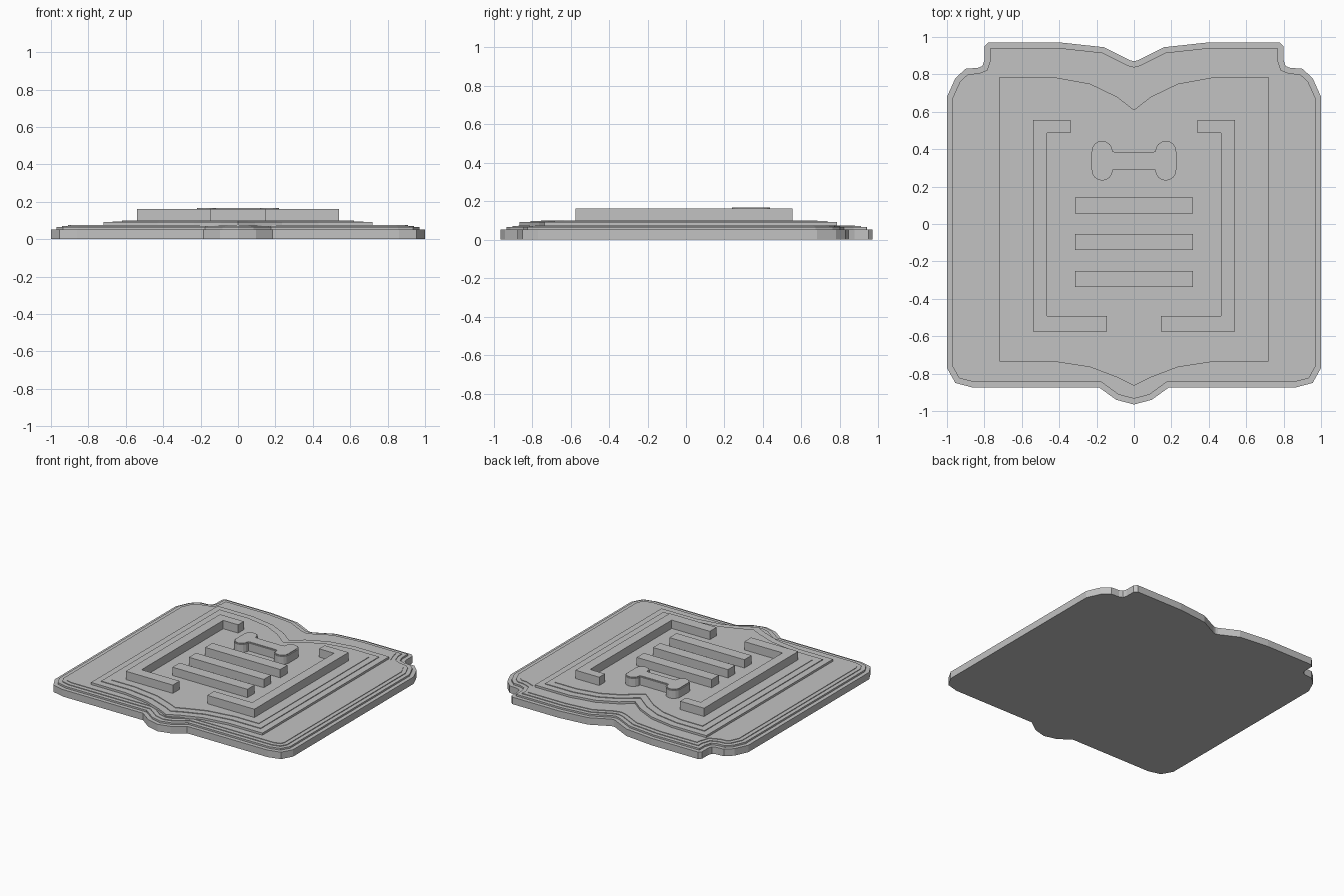
import bpy, bmesh, math
from mathutils import Vector

cube = bpy.data.objects.get("Cube")
if cube:
    bpy.data.objects.remove(cube, do_unlink=True)

grey = bpy.data.materials.new("plain grey")
grey.use_nodes = True
GREY = (0.54, 0.54, 0.54, 1)
grey.diffuse_color = GREY
grey.node_tree.nodes["Principled BSDF"].inputs["Base Color"].default_value = GREY


def mirrored(half):
    """Close a right-hand half outline, listed from top to bottom, across x = 0."""
    return half + [(-x, y) for x, y in reversed(half) if x > 0]


def inset(points, d):
    """Move every edge of a clockwise outline inward by d."""
    result = []
    pts = [Vector(p) for p in points]
    for i, p in enumerate(pts):
        a = (p - pts[i - 1]).normalized()
        b = (pts[(i + 1) % len(pts)] - p).normalized()
        na, nb = Vector((a.y, -a.x)), Vector((b.y, -b.x))
        result.append(tuple(p + (na + nb) * d / (1 + na.dot(nb))))
    return result


def slab(name, points, bottom, top):
    """Upright prism over an outline."""
    bm = bmesh.new()
    face = bm.faces.new([bm.verts.new((x, y, bottom)) for x, y in points])
    out = bmesh.ops.extrude_face_region(bm, geom=[face])
    moved = [v for v in out["geom"] if isinstance(v, bmesh.types.BMVert)]
    bmesh.ops.translate(bm, verts=moved, vec=(0, 0, top - bottom))
    bmesh.ops.recalc_face_normals(bm, faces=bm.faces)
    mesh = bpy.data.meshes.new(name)
    bm.to_mesh(mesh)
    bm.free()
    mesh.materials.append(grey)
    obj = bpy.data.objects.new(name, mesh)
    bpy.context.collection.objects.link(obj)
    return obj


def arc(cx, cy, r, start, end, steps=8):
    angles = [math.radians(start + (end - start) * i / steps) for i in range(steps + 1)]
    return [(cx + r * math.cos(a), cy + r * math.sin(a)) for a in angles]


# Book-shaped cover, stepped toward the middle
shoulder = [(0.78, 0.97), (0.80, 0.95)]
spine_top = [(0, 0.87), (0.02, 0.875), (0.16, 0.945), (0.39, 0.97)]
side = [(0.80, 0.875), (0.81, 0.845), (0.835, 0.835), (0.90, 0.83), (0.955, 0.78),
        (1.0, 0.68), (1.0, -0.77), (0.955, -0.85), (0.86, -0.875),
        (0.185, -0.875), (0.095, -0.94), (0, -0.965)]
cover = mirrored(spine_top + shoulder + side)
cover_plain = mirrored(spine_top + [(0.80, 0.97)] + side)
slab("cover_base", cover, 0, 0.053)
slab("cover_rim", inset(cover, 0.03), 0.04, 0.066)
slab("cover_step", inset(cover_plain, 0.06), 0.05, 0.071)
slab("cover_panel", inset(cover_plain, 0.09), 0.06, 0.075)

# Open pages
page = mirrored([(0, 0.61), (0.09, 0.68), (0.235, 0.75), (0.43, 0.785), (0.72, 0.785),
                 (0.72, -0.735), (0.43, -0.735), (0.235, -0.765), (0.09, -0.82),
                 (0, -0.865)])
for name, d, top in (("page_lower", 0, 0.091), ("page_middle", 0.05, 0.096),
                     ("page_upper", 0.1, 0.1)):
    slab(name, inset(page, d), 0.06, top)

# Bracket frame on each side
bracket = [(0.34, 0.555), (0.54, 0.555), (0.54, -0.575), (0.145, -0.575),
           (0.145, -0.493), (0.465, -0.493), (0.465, 0.487), (0.34, 0.487)]
for name, s in (("left_bracket", 1), ("right_bracket", -1)):
    slab(name, [(s * x, y) for x, y in bracket], 0.08, 0.163)

# Text-line bars
for i, y in enumerate((0.099, -0.097, -0.294)):
    slab(f"line_bar_{i + 1}", [(-0.315, y + 0.043), (0.315, y + 0.043),
                               (0.315, y - 0.043), (-0.315, y - 0.043)], 0.08, 0.163)

# Bone with a slightly raised top
mid, lobe_x, r = 0.338, 0.17, 0.056
right_end = ([(0, mid + 0.048), (0.105, mid + 0.048), (lobe_x - r, mid + 0.058)]
             + arc(lobe_x, mid + 0.05, r, 180, 0) + arc(lobe_x, mid - 0.05, r, 0, -180)
             + [(lobe_x - r, mid - 0.058), (0.105, mid - 0.048), (0, mid - 0.048)])
right_end = [p for i, p in enumerate(right_end) if i not in (2, len(right_end) - 3)]
bone = mirrored(right_end)
slab("bone", bone, 0.08, 0.161)
slab("bone_top", inset(bone, 0.008), 0.15, 0.167)
